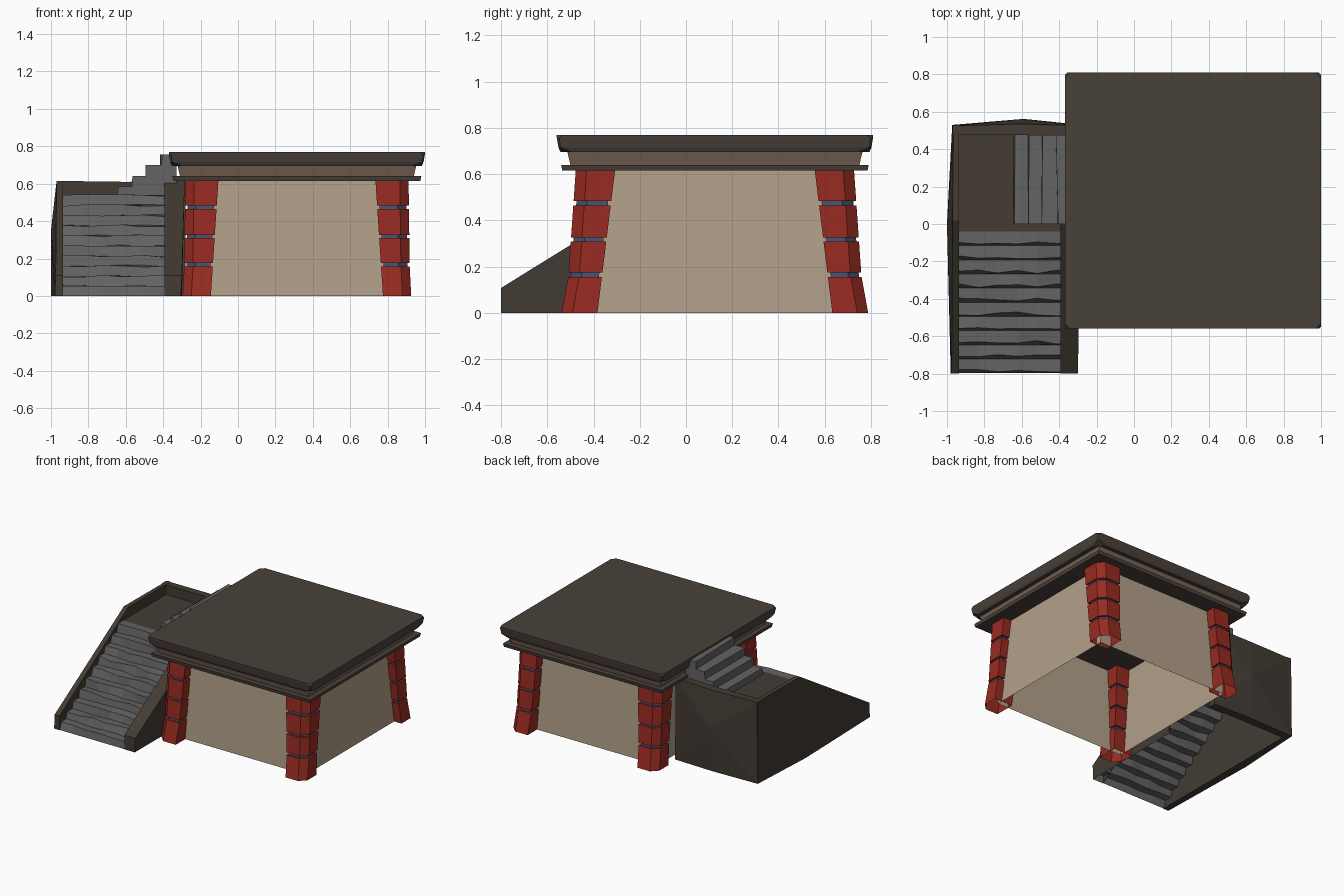
import bpy, bmesh, random
from mathutils import Vector

random.seed(4)
cube = bpy.data.objects.get("Cube")
if cube:
    bpy.data.objects.remove(cube, do_unlink=True)


def material(name, rgb):
    lin = [((c / 255 + 0.055) / 1.055) ** 2.4 for c in rgb] + [1.0]
    m = bpy.data.materials.new(name)
    m.use_nodes = True
    m.diffuse_color = lin
    m.node_tree.nodes["Principled BSDF"].inputs["Base Color"].default_value = lin
    return m


PLASTER = material("beige plaster", (179, 161, 138))
RED = material("red brick", (152, 43, 33))
MORTAR = material("blue mortar", (72, 82, 115))
ROOF = material("dark roof", (73, 65, 59))
TRIM = material("brown trim", (118, 99, 82))
STONE = material("dark brown stone", (67, 60, 52))
STEP = material("grey step", (99, 99, 99))


def finish(name, bm, mat):
    bmesh.ops.recalc_face_normals(bm, faces=bm.faces)
    me = bpy.data.meshes.new(name)
    bm.to_mesh(me)
    bm.free()
    me.materials.append(mat)
    ob = bpy.data.objects.new(name, me)
    bpy.context.collection.objects.link(ob)
    return ob


def loft(name, mat, rings, cap_first=True, cap_last=True, bulge=None, closed=True):
    """Join rings of equal length; bulge raises the centre of the first cap."""
    bm = bmesh.new()
    vs = [[bm.verts.new(p) for p in r] for r in rings]
    n = len(rings[0])
    for a, b in zip(vs, vs[1:]):
        for i in range(n if closed else n - 1):
            j = (i + 1) % n
            bm.faces.new((a[i], a[j], b[j], b[i]))
    if cap_last:
        bm.faces.new(vs[-1])
    if cap_first:
        face = bm.faces.new(vs[0])
        if bulge:
            bmesh.ops.poke(bm, faces=[face])["verts"][0].co = Vector(bulge)
    return finish(name, bm, mat)


def box(name, mat, x0, x1, y0, y1, z0, z1):
    ring = [(x0, y0), (x1, y0), (x1, y1), (x0, y1)]
    return loft(name, mat, [[(x, y, z) for x, y in ring] for z in (z0, z1)])


# Building centre
CX, CY = 0.315, 0.125


def square(h, z, cut=0.0):
    if not cut:
        pts = [(-h, -h), (h, -h), (h, h), (-h, h)]
    else:
        k = h - cut
        pts = [(-k, -h), (k, -h), (h, -k), (h, k), (k, h), (-k, h), (-h, k), (-h, -k)]
    return [(CX + x, CY + y, z) for x, y in pts]


# Thin walls, open underneath
loft("walls", PLASTER, [square(0.55, 0), square(0.53, 0.62)], False, False)

# Roof layers
loft("lower_ledge", ROOF, [square(0.66, 0.615), square(0.665, 0.64)])
loft("roof_band", TRIM, [square(0.625, 0.64), square(0.638, 0.695)])
loft("roof_slab", ROOF, [square(0.668, 0.695, 0.05), square(0.677, 0.716, 0.01),
                         square(0.684, 0.757, 0.01), square(0.685, 0.77, 0.03)])


# Leaning corner pillars with a chamfered outer corner
def lerp(z, a, b):
    return a + (b - a) * z / 0.615


def pillar_ring(sx, sy, z, inset=0.0):
    kick = max(0, 1 - z / 0.16)
    x0 = lerp(z, 0.46, 0.42) + inset
    x1 = lerp(z, 0.605, 0.597) + 0.006 * kick - inset
    y0 = lerp(z, 0.508, 0.432) + inset
    y1 = lerp(z, 0.645, 0.602) + 0.018 * kick - inset
    c = 0.047
    pts = [(x0, y0), (x1, y0), (x1, y1 - c), (x1 - c, y1), (x0, y1)]
    return [(CX + sx * x, CY + sy * y, z) for x, y in pts]


BLOCKS = [(0, 0.156), (0.175, 0.309), (0.326, 0.464), (0.484, 0.616)]
for sx, side in ((-1, "right"), (1, "left")):
    for sy, end in ((-1, "front"), (1, "back")):
        tag = end + "_" + side
        for i, (z0, z1) in enumerate(BLOCKS):
            loft(f"{tag}_pillar_block_{i + 1}", RED,
                 [pillar_ring(sx, sy, z0), pillar_ring(sx, sy, z1)], cap_first=i > 0)
        loft(tag + "_pillar_mortar", MORTAR,
             [pillar_ring(sx, sy, z, 0.013) for z in (0.14, 0.6)])

# Stair side walls: sloped parapet profiles in y and z
SLOPE = [(-0.8, 0), (-0.8, 0.108), (0.02, 0.615)]
outer_profile = SLOPE + [(0.53, 0.615), (0.53, 0), (0, 0)]
flare = [-0.98, -0.975, -0.97, -0.965, -0.972, -1.0]
loft("outer_stair_wall", STONE,
     [[(x, y, z) for x, (y, z) in zip(flare, outer_profile)],
      [(-0.935, y, z) for y, z in outer_profile]], bulge=(-1.0, 0.0, 0.35))
# The inner wall is a shell, open below, that the steps run into
loft("inner_stair_wall", STONE,
     [[(x, y, z) for x, (y, z) in zip((-0.305, -0.3, -0.285, -0.3), SLOPE + [(0.02, 0)])],
      [(-0.392, y, z) for y, z in SLOPE + [(0.02, 0.53)]]], closed=False)

# Back wall with an uneven, bulging outer face
back = [(-0.97, 0), (-0.97, 0.615), (-0.6, 0.61), (-0.28, 0.615), (-0.28, 0), (-0.6, 0)]
depth = [0.53, 0.525, 0.535, 0.525, 0.53, 0.54]
loft("back_stair_wall", STONE,
     [[(x, y, z) for y, (x, z) in zip(depth, back)],
      [(x, 0.475, z) for x, z in back]], bulge=(-0.59, 0.562, 0.33))

# Landing
box("landing", STONE, -0.937, -0.28, -0.04, 0.477, 0.51, 0.54)

# Rough lower flight: a folded sheet of worn treads and risers
STEPS, COLS = 10, 6
run, rise = 0.757 / STEPS, 0.54 / STEPS
bm = bmesh.new()
rows = []
for i in range(STEPS + 1):
    for z, worn in ((i * rise, 0.0), ((i + 1) * rise, 0.024)):
        if i == STEPS and worn:
            continue
        row = []
        for c in range(COLS + 1):
            y = -0.797 + i * run + random.uniform(0.1, 1) * worn
            dz = random.uniform(-0.008, 0.004) if 0 < i < STEPS else 0
            row.append(bm.verts.new((-0.937 + 0.632 * c / COLS, y, z + dz)))
        rows.append(row)
for a, b in zip(rows, rows[1:]):
    for c in range(COLS):
        bm.faces.new((a[c], a[c + 1], b[c + 1], b[c]))
finish("lower_steps", bm, STEP)

# Upper flight turning toward the roof
for i in range(4):
    x, top = -0.645 + 0.075 * i, 0.585 + 0.057 * i
    step = box(f"upper_step_{i + 1}", STEP, x, -0.33, 0.0, 0.476, 0.535, top)
    for v in step.data.vertices:
        if v.co.x < -0.34 and v.co.z > 0.55:
            v.co.x += random.uniform(0, 0.015)
